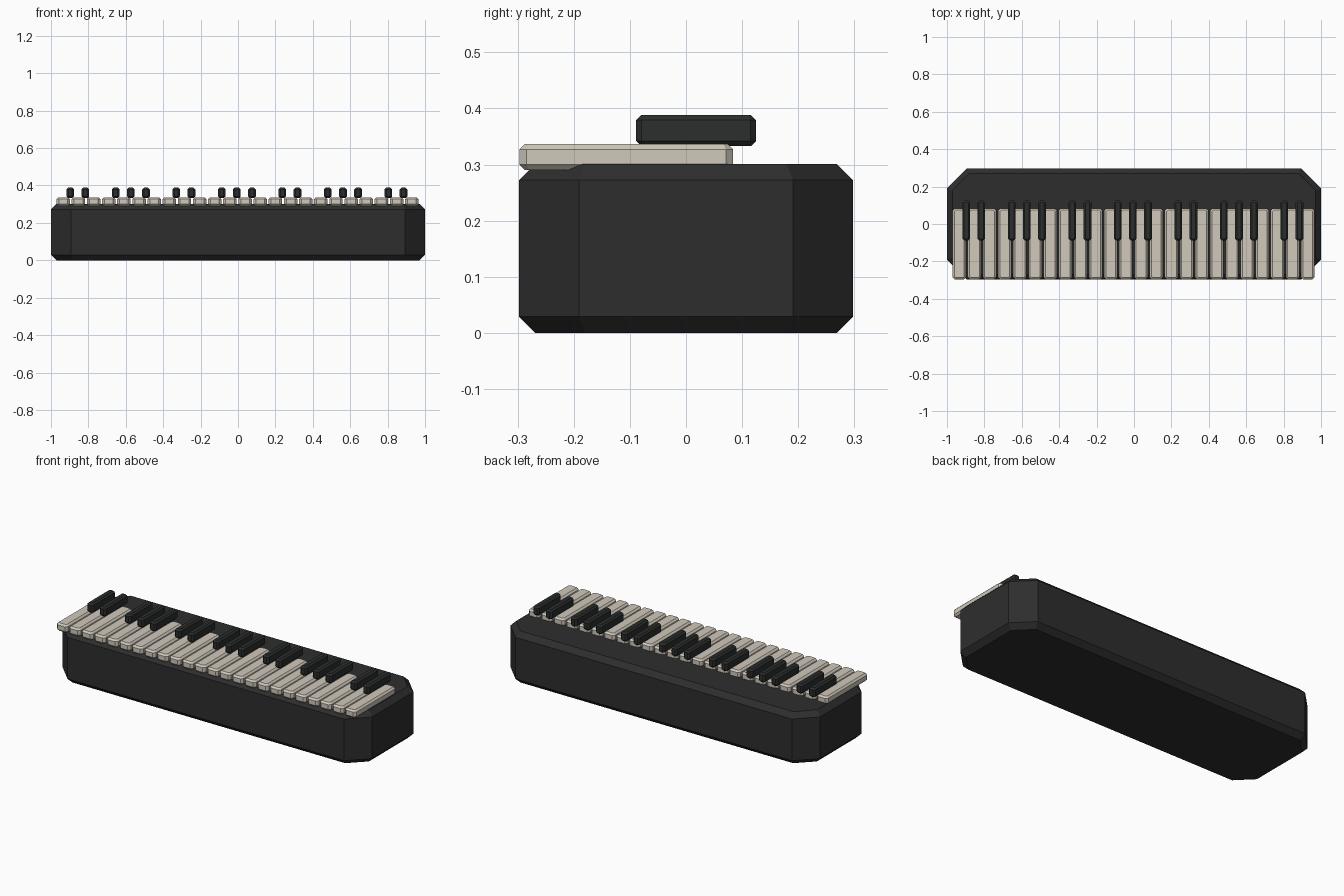
import bpy

if "Cube" in bpy.data.objects:
    bpy.data.objects.remove(bpy.data.objects["Cube"])


def material(name, rgb):
    m = bpy.data.materials.new(name)
    m.diffuse_color = (*rgb, 1)
    m.use_nodes = True
    m.node_tree.nodes["Principled BSDF"].inputs["Base Color"].default_value = m.diffuse_color
    return m


charcoal = material("charcoal", (0.027, 0.027, 0.027))
black = material("soft black", (0.025, 0.027, 0.027))
ivory = material("ivory", (0.63, 0.58, 0.50))


def octagon(hx, hy, cut, z):
    """Rectangle outline with its four corners cut off."""
    return [(hx - cut, -hy, z), (hx, -hy + cut, z),
            (hx, hy - cut, z), (hx - cut, hy, z),
            (-hx + cut, hy, z), (-hx, hy - cut, z),
            (-hx, -hy + cut, z), (-hx + cut, -hy, z)]


def chamfered_block(name, hx, hy, height, cut, edge, mat):
    """Flat-shaded block with cut corners and chamfered top and bottom rims."""
    small_cut = cut - edge * (2 - 2 ** 0.5)
    rings = [(edge, small_cut, 0), (0, cut, edge),
             (0, cut, height - edge), (edge, small_cut, height)]
    verts = []
    for inset, c, z in rings:
        verts += octagon(hx - inset, hy - inset, c, z)
    faces = [tuple(reversed(range(8))), tuple(range(24, 32))]
    for r in range(3):
        for i in range(8):
            j = (i + 1) % 8
            faces.append((r * 8 + i, r * 8 + j, r * 8 + 8 + j, r * 8 + 8 + i))
    mesh = bpy.data.meshes.new(name)
    mesh.from_pydata(verts, [], faces)
    mesh.materials.append(mat)
    return mesh


def place(name, mesh, x, y, z):
    ob = bpy.data.objects.new(name, mesh)
    ob.location = (x, y, z)
    bpy.context.collection.objects.link(ob)


# Case
place("case", chamfered_block("case", 1.0, 0.298, 0.301, 0.107, 0.029, charcoal), 0, 0, 0)

# White keys, evenly spaced along the front
white = chamfered_block("white_key", 0.036, 0.1905, 0.047, 0.013, 0.01, ivory)
PITCH = 0.081
FIRST = -0.934
for k in range(24):
    place(f"white_key_{k + 1}", white, FIRST + k * PITCH, -0.1065, 0.29)

# Black keys over the gaps, in repeating groups of two and three
dark = chamfered_block("black_key", 0.0205, 0.107, 0.055, 0.01, 0.009, black)
for k in range(23):
    if k % 7 in (0, 1, 3, 4, 5):
        place(f"black_key_{k + 1}", dark, -0.897 + k * PITCH, 0.018, 0.333)
